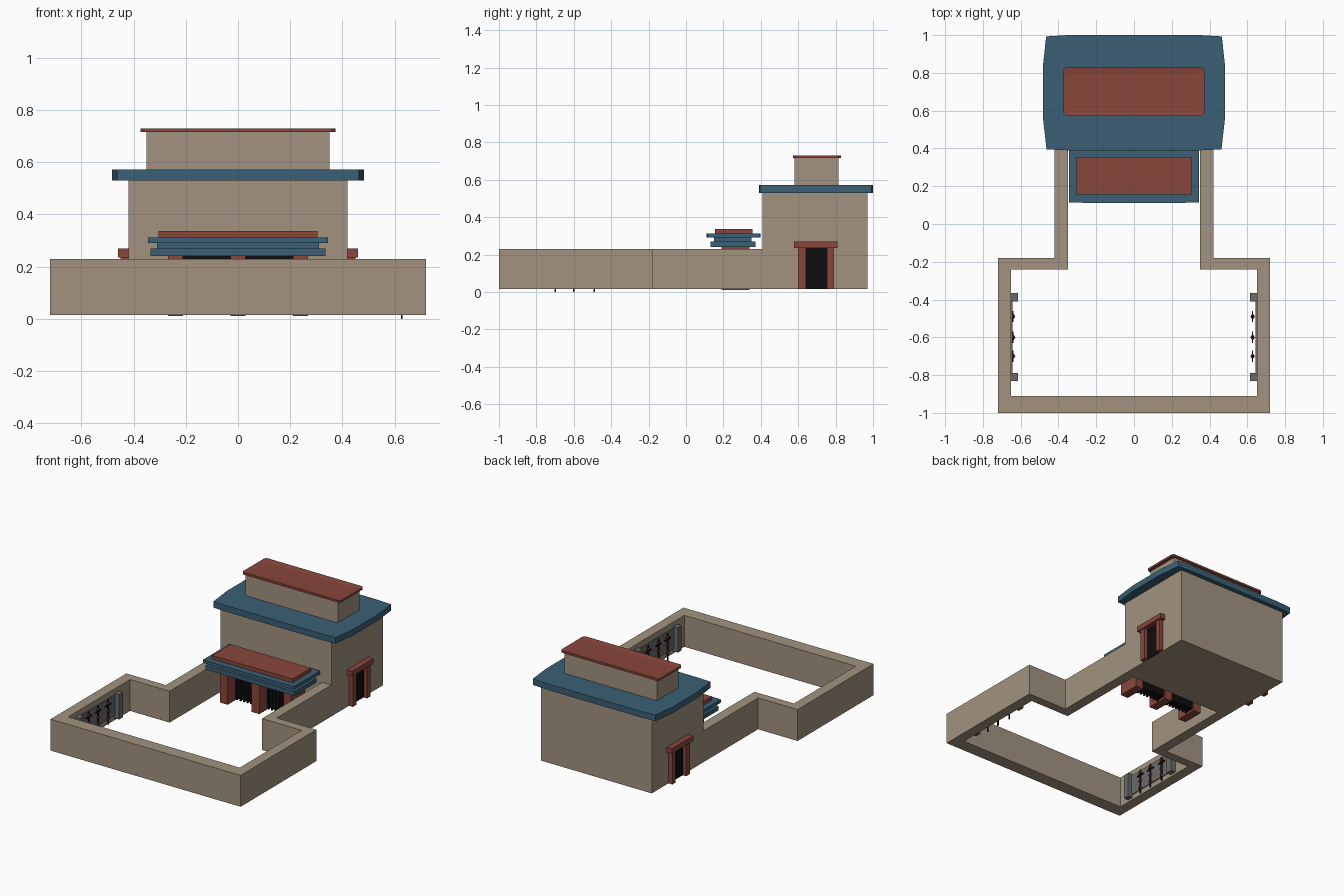
import bpy, bmesh, math
from mathutils import Vector

if "Cube" in bpy.data.objects:
    bpy.data.objects.remove(bpy.data.objects["Cube"])


def mat(name, r, g, b):
    m = bpy.data.materials.new(name)
    m.diffuse_color = (r, g, b, 1)
    m.use_nodes = True
    m.node_tree.nodes["Principled BSDF"].inputs["Base Color"].default_value = m.diffuse_color
    return m


TAN = mat("tan_plaster", 0.36, 0.29, 0.215)
BLUE = mat("blue_tile", 0.043, 0.118, 0.18)
RED = mat("red_wood", 0.25, 0.062, 0.044)
BLACK = mat("black_gate", 0.004, 0.004, 0.004)
GREY = mat("grey_metal", 0.15, 0.145, 0.145)
DARKRED = mat("dark_red", 0.19, 0.015, 0.02)


def finish(name, bm, m):
    bmesh.ops.recalc_face_normals(bm, faces=bm.faces)
    me = bpy.data.meshes.new(name)
    bm.to_mesh(me)
    bm.free()
    me.materials.append(m)
    ob = bpy.data.objects.new(name, me)
    bpy.context.collection.objects.link(ob)
    return ob


def prism(name, pts, z0, z1, m, inset=None):
    """Extrude an outline upwards; optionally sink a panel into its top."""
    bm = bmesh.new()
    f = bm.faces.new([bm.verts.new((x, y, z0)) for x, y in pts])
    ext = bmesh.ops.extrude_face_region(bm, geom=[f])["geom"]
    for v in ext:
        if isinstance(v, bmesh.types.BMVert):
            v.co.z = z1
    bmesh.ops.recalc_face_normals(bm, faces=bm.faces)
    if inset:
        top = max(bm.faces, key=lambda q: q.calc_center_median().z)
        bmesh.ops.inset_individual(bm, faces=[top], thickness=inset[0])
        for v in top.verts:
            v.co.z -= inset[1]
    return finish(name, bm, m)


def box(name, x0, x1, y0, y1, z0, z1, m):
    return prism(name, [(x0, y0), (x1, y0), (x1, y1), (x0, y1)], z0, z1, m)


def mirror_pts(half):
    return half + [(-x, y) for x, y in reversed(half)]


# main hall, roof slab with bowed edges, upper storey, cap
box("main_hall", -.42, .42, .41, .97, .015, .535, TAN)
prism("main_roof", mirror_pts([(.35, .39), (.463, .395), (.483, .57), (.483, .83),
                               (.465, .993), (.35, 1.0)]), .53, .572, BLUE)
box("upper_storey", -.35, .35, .58, .815, .57, .718, TAN)
prism("upper_cap", mirror_pts([(.36, .572), (.373, .585), (.373, .817), (.36, .83)]),
      .716, .73, RED, inset=(.04, .005))

# courtyard wall
outer = [(.42, .41), (.42, -.18), (.72, -.18), (.72, -1)]
inner = [(.35, .41), (.35, -.24), (.65, -.24), (.65, -.91)]
flip = lambda p: [(-x, y) for x, y in p]
prism("courtyard_wall", outer + flip(outer)[::-1] + flip(inner) + inner[::-1],
      .015, .23, TAN)

# front porch: posts, dark gates and layered canopy
for i, x in enumerate((-.24, 0, .24)):
    box(f"porch_post_{i}", x - .029, x + .029, .19, .34, .01, .242, RED)
for i, s in enumerate((-1, 1)):
    box(f"porch_gate_{i}", s * .12 - .095, s * .12 + .095, .275, .33, .025, .24, BLACK)
    for k in range(7):
        x = s * .12 - .08 + k * .0267
        box(f"gate_bar_{i}_{k}", x - .006, x + .006, .27, .282, .015, .24, BLACK)
box("canopy_lower", -.336, .336, .13, .372, .24, .27, BLUE)
box("canopy_neck", -.31, .31, .15, .35, .268, .292, BLUE)
prism("canopy_upper", mirror_pts([(.2, .11), (.345, .115), (.345, .395), (.2, .397)]),
      .29, .312, BLUE)
box("canopy_top", -.305, .305, .155, .355, .31, .337, RED)

# side doors
for n, s in (("right", 1), ("left", -1)):
    def sbox(name, a, b, *r):
        box(f"{n}_{name}", min(s * a, s * b), max(s * a, s * b), *r)
    sbox("door_post_a", .41, .45, .6, .642, .015, .237, RED)
    sbox("door_post_b", .41, .45, .754, .79, .015, .237, RED)
    sbox("door_lintel", .41, .46, .577, .81, .235, .27, RED)
    sbox("door_panel", .415, .425, .64, .756, .016, .237, BLACK)

    # weapon rack on the inside of the courtyard wall
    sbox("rack_post_a", .615, .655, -.41, -.365, .03, .2, GREY)
    sbox("rack_post_b", .615, .655, -.832, -.79, .03, .2, GREY)
    sbox("rack_panel", .644, .655, -.80, -.40, .05, .19, GREY)
    px, low = (.628, 0) if s > 0 else (.64, .02)
    for k, y in enumerate((-.70, -.60, -.49)):
        sbox(f"pole_{k}", px - .003, px + .003, y - .004, y + .004, low, .19, BLACK)
        sbox(f"pole_guard_{k}", px - .003, px + .003, y - .03, y + .03, .148, .156, BLACK)
        # red diamond ornaments
        for j, z in enumerate((.06, .11, .165)):
            bm = bmesh.new()
            bmesh.ops.create_cone(bm, segments=4, radius1=1, radius2=0, depth=1)
            for v in bm.verts:
                v.co.z += .5
            geo = bmesh.ops.duplicate(bm, geom=bm.verts[:] + bm.edges[:] + bm.faces[:])
            for v in geo["geom"]:
                if isinstance(v, bmesh.types.BMVert):
                    v.co.z *= -1
            for v in bm.verts:
                v.co = Vector((v.co.x * .012 + s * px, v.co.y * .018 + y, v.co.z * .016 + z))
            finish(f"{n}_ornament_{k}_{j}", bm, DARKRED)
